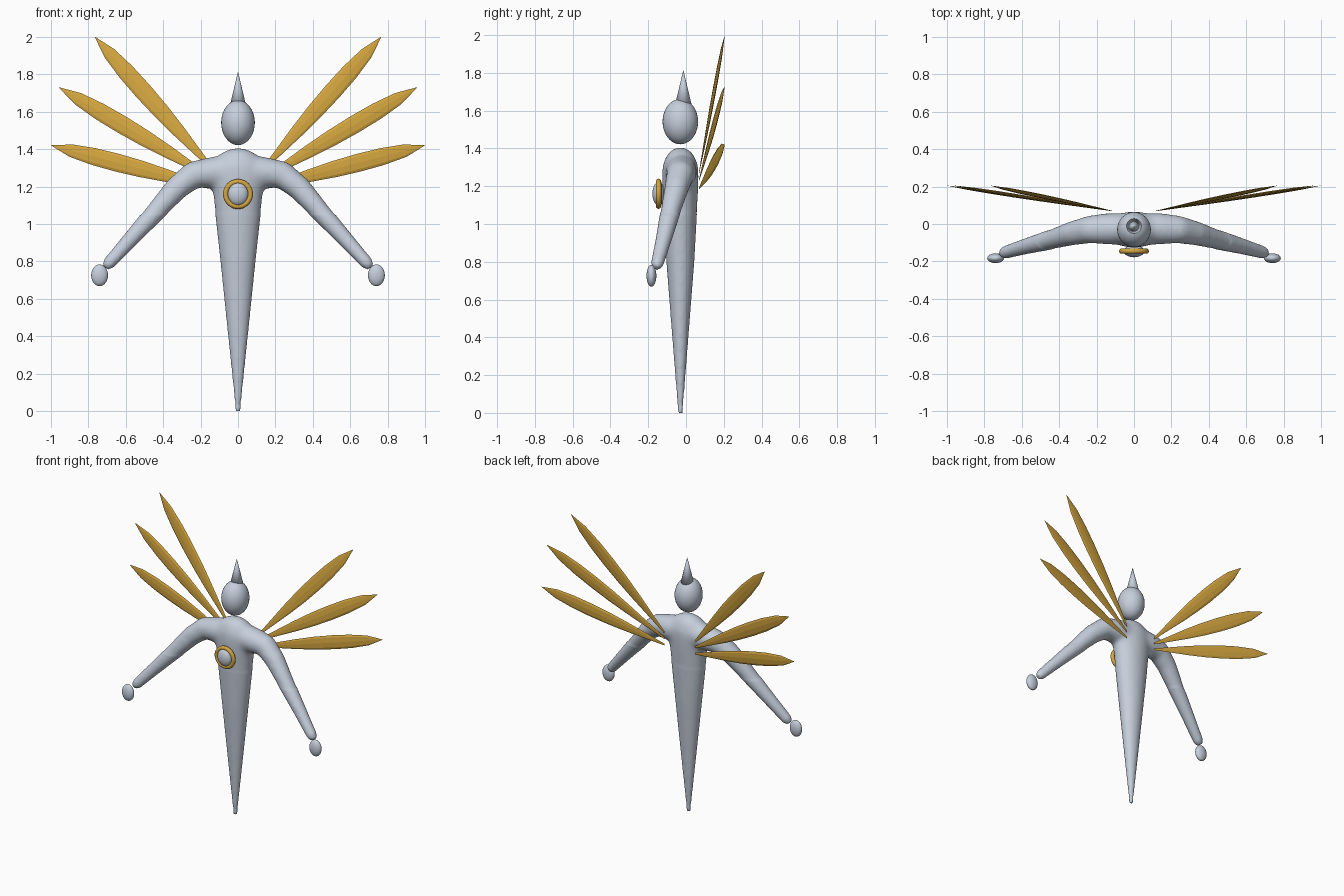
import bpy, bmesh, math
from mathutils import Vector, Matrix

cube = bpy.data.objects.get("Cube")
if cube:
    bpy.data.objects.remove(cube)


def material(name, rgb):
    m = bpy.data.materials.new(name)
    m.use_nodes = True
    m.diffuse_color = (*rgb, 1)
    m.node_tree.nodes["Principled BSDF"].inputs["Base Color"].default_value = (*rgb, 1)
    return m


SILVER = material("pale silver", (0.56, 0.62, 0.71))
GOLD = material("gold", (0.66, 0.38, 0.05))
MID_Y = -0.03


def finish(bm, name, mat, smooth=True):
    bmesh.ops.recalc_face_normals(bm, faces=bm.faces[:])
    mesh = bpy.data.meshes.new(name)
    bm.to_mesh(mesh)
    bm.free()
    mesh.materials.append(mat)
    for p in mesh.polygons:
        p.use_smooth = smooth
    ob = bpy.data.objects.new(name, mesh)
    bpy.context.collection.objects.link(ob)
    return ob


def loft(bm, rings, sides):
    """Each ring is (centre, axis a, axis b); consecutive rings are bridged and capped."""
    loops = []
    for c, a, b in rings:
        angles = [2 * math.pi * i / sides for i in range(sides)]
        loops.append([bm.verts.new(c + a * math.cos(t) + b * math.sin(t)) for t in angles])
    for lo, hi in zip(loops, loops[1:]):
        for i in range(sides):
            j = (i + 1) % sides
            bm.faces.new((lo[i], lo[j], hi[j], hi[i]))
    bm.faces.new(loops[0][::-1])
    bm.faces.new(loops[-1])


def ellipsoid(name, centre, radii, mat):
    bm = bmesh.new()
    bmesh.ops.create_uvsphere(bm, u_segments=32, v_segments=20, radius=1)
    bm.transform(Matrix.Translation(centre) @ Matrix.Diagonal((*radii, 1)))
    return finish(bm, name, mat)


# Body: tapering trunk plus two arms, fused by remeshing
bm = bmesh.new()
trunk = [(0, .012, .012), (.4, .053, .043), (.8, .094, .074), (1.0, .116, .085),
         (1.15, .132, .093), (1.25, .15, .097), (1.31, .145, .095),
         (1.36, .115, .075), (1.39, .075, .052), (1.405, .03, .02)]
loft(bm, [(Vector((0, MID_Y, z)), Vector((rx, 0, 0)), Vector((0, ry, 0))) for z, rx, ry in trunk], 32)
arm = [(0, -.03, 1.28, .085), (.14, -.025, 1.275, .085), (.24, -.03, 1.262, .075),
       (.33, -.05, 1.19, .066), (.45, -.085, 1.055, .053), (.58, -.12, .912, .042),
       (.69, -.152, .79, .034), (.71, -.158, .768, .02)]
for side in (1, -1):
    pts = [Vector((side * x, y, z)) for x, y, z, r in arm]
    rings = []
    for i, p in enumerate(pts):
        d = (pts[min(i + 1, len(pts) - 1)] - pts[max(i - 1, 0)]).normalized()
        a = d.cross(Vector((0, 1, 0))).normalized()
        rings.append((p, a * arm[i][3], d.cross(a) * arm[i][3]))
    loft(bm, rings, 24)
body = finish(bm, "body", SILVER)
remesh = body.modifiers.new("fuse", 'REMESH')
remesh.mode = 'VOXEL'
remesh.voxel_size = 0.009
remesh.use_smooth_shade = True
bpy.context.view_layer.objects.active = body
bpy.ops.object.modifier_apply(modifier=remesh.name)

# Soften the shoulders most, the rest only lightly
bm = bmesh.new()
bm.from_mesh(body.data)
for low, times in ((0.03, 4), (1.05, 22)):
    zone = [v for v in bm.verts if v.co.z > low]
    for _ in range(times):
        bmesh.ops.smooth_vert(bm, verts=zone, factor=0.5, use_axis_x=True, use_axis_y=True, use_axis_z=True)
bm.to_mesh(body.data)
bm.free()

# Head and its pointed crest
ellipsoid("head", (0, MID_Y, 1.542), (.09, .094, .12), SILVER)
bm = bmesh.new()
bmesh.ops.create_cone(bm, cap_ends=True, segments=24, radius1=.046, radius2=.001, depth=.19,
                      matrix=Matrix.Translation((0, -.014, 1.717)))
finish(bm, "head_crest", SILVER)

# Hands
for side, label in ((1, "left"), (-1, "right")):
    ellipsoid(label + "_hand", (side * .74, -.183, .726), (.045, .026, .058), SILVER)

# Chest gem in a gold ring
ellipsoid("chest_gem", (0, -.145, 1.16), (.055, .033, .062), SILVER)
bpy.ops.mesh.primitive_torus_add(major_segments=40, minor_segments=12, major_radius=.066,
                                 minor_radius=.014, location=(0, -.145, 1.16),
                                 rotation=(math.pi / 2, 0, 0))
ring = bpy.context.object
ring.name = "chest_ring"
ring.data.materials.append(GOLD)
bpy.ops.object.shade_smooth()

# Wing blades: thin leaf shapes fanning out behind the shoulders
leaf = [(0, .006), (.15, .02), (.3, .034), (.45, .044), (.6, .048), (.74, .046), (.88, .034), (1, .001)]
blades = [("upper", 1.275, (.765, .205, 2.0)), ("middle", 1.235, (.957, .205, 1.73)),
          ("lower", 1.19, (.998, .205, 1.42))]
for side, label in ((1, "left"), (-1, "right")):
    for part, base_z, tip in blades:
        start = Vector((side * .12, .07, base_z))
        end = Vector((side * tip[0], tip[1], tip[2]))
        d = (end - start).normalized()
        wide = d.cross(Vector((0, 1, 0))).normalized()
        thick = d.cross(wide)
        bm = bmesh.new()
        loft(bm, [(start.lerp(end, t), wide * w, thick * w * .17) for t, w in leaf], 8)
        finish(bm, f"{label}_{part}_blade", GOLD, smooth=False)
